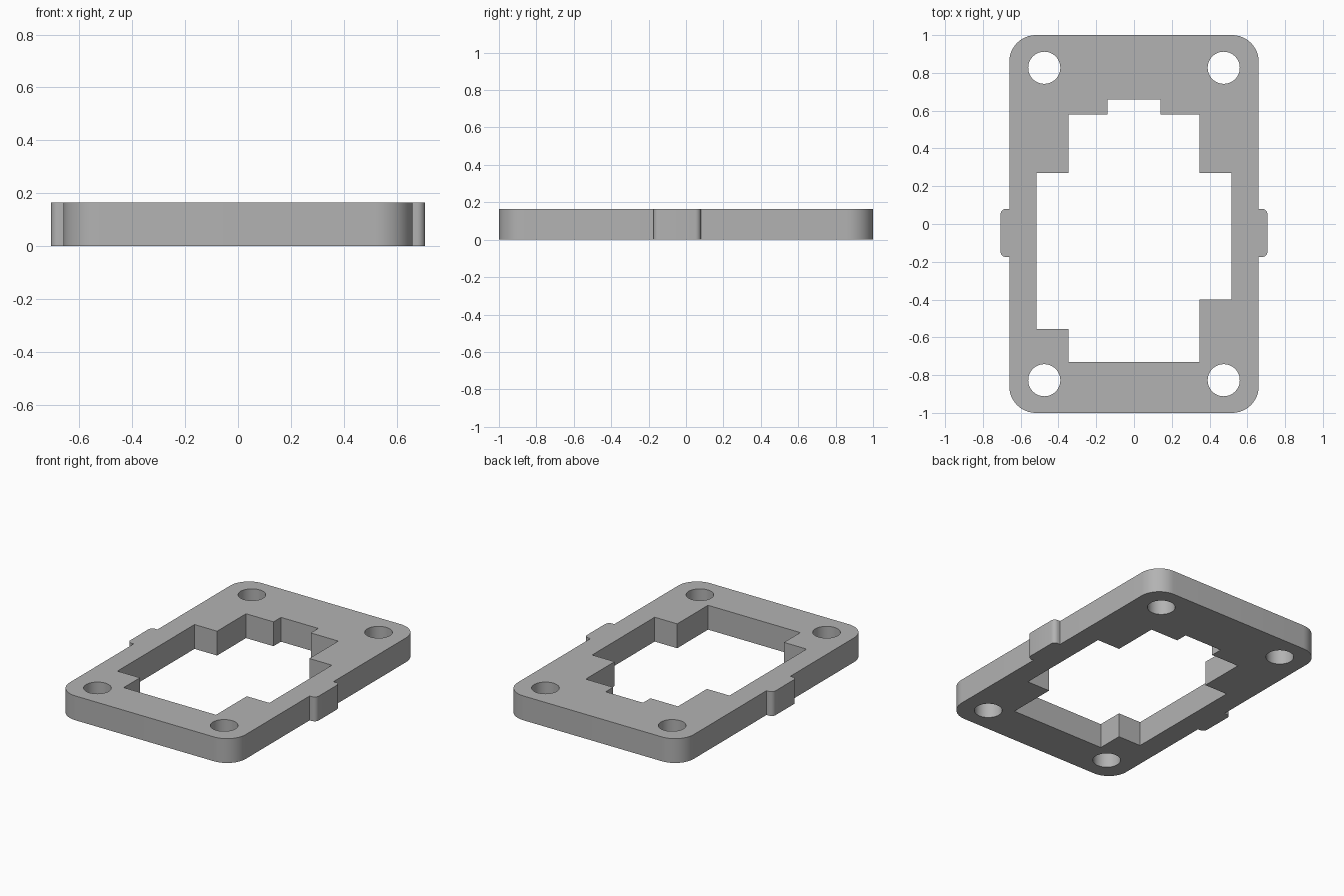
import bpy, bmesh
from math import cos, sin, pi, radians

cube = bpy.data.objects.get("Cube")
if cube:
    bpy.data.objects.remove(cube, do_unlink=True)

HEIGHT = 0.165
HALF_X, HALF_Y, CORNER = 0.66, 1.0, 0.14
TAB_X, TAB_LOW, TAB_HIGH, TAB_R = 0.707, -0.175, 0.08, 0.03


def arc(cx, cy, r, start, sweep, steps):
    """Points along an arc, angles in degrees."""
    angles = [radians(start + sweep * i / steps) for i in range(steps + 1)]
    return [(cx + r * cos(a), cy + r * sin(a)) for a in angles]


# Right half of the outer outline, bottom to top, with the side tab
side = arc(HALF_X - CORNER, CORNER - HALF_Y, CORNER, -90, 90, 12)
side += [(HALF_X, TAB_LOW)]
side += arc(TAB_X - TAB_R, TAB_LOW + TAB_R, TAB_R, -90, 90, 6)
side += arc(TAB_X - TAB_R, TAB_HIGH - TAB_R, TAB_R, 0, 90, 6)
side += [(HALF_X, TAB_HIGH)]
side += arc(HALF_X - CORNER, HALF_Y - CORNER, CORNER, 0, 90, 12)
outline = side + [(-x, y) for x, y in reversed(side)]


# Stepped central opening; the lower step differs left and right
def opening_side(step_y):
    return [(0.346, -0.73), (0.346, step_y), (0.515, step_y), (0.515, 0.27),
            (0.346, 0.27), (0.346, 0.58), (0.14, 0.58), (0.14, 0.66)]


opening = opening_side(-0.40) + [(-x, y) for x, y in reversed(opening_side(-0.556))]

# Four bolt holes
holes = [arc(sx * 0.475, sy * 0.827, 0.085, 0, 360 * 47 / 48, 47)
         for sx in (-1, 1) for sy in (-1, 1)]

# Filled profile extruded into the plate
curve = bpy.data.curves.new("plate_profile", 'CURVE')
curve.dimensions = '2D'
curve.fill_mode = 'BOTH'
curve.extrude = HEIGHT / 2
for loop in [outline, opening] + holes:
    spline = curve.splines.new('POLY')
    spline.points.add(len(loop) - 1)
    for point, (x, y) in zip(spline.points, loop):
        point.co = (x, y, 0, 1)
    spline.use_cyclic_u = True

plate = bpy.data.objects.new("mounting_plate", curve)
bpy.context.collection.objects.link(plate)
bpy.ops.object.select_all(action='DESELECT')
plate.select_set(True)
bpy.context.view_layer.objects.active = plate
bpy.ops.object.convert(target='MESH')
plate = bpy.context.object
plate.name = "mounting_plate"

# Weld the caps to the walls and stand the plate on the ground
bm = bmesh.new()
bm.from_mesh(plate.data)
bmesh.ops.remove_doubles(bm, verts=bm.verts, dist=0.0005)
bmesh.ops.recalc_face_normals(bm, faces=bm.faces)
bmesh.ops.translate(bm, verts=bm.verts, vec=(0, 0, HEIGHT / 2))
bm.to_mesh(plate.data)
bm.free()

# Plain grey material
grey = bpy.data.materials.new("plain_grey")
grey.use_nodes = True
colour = (0.45, 0.45, 0.45, 1)
grey.diffuse_color = colour
grey.node_tree.nodes["Principled BSDF"].inputs["Base Color"].default_value = colour
plate.data.materials.clear()
plate.data.materials.append(grey)
bpy.ops.object.shade_smooth_by_angle(angle=radians(30))
